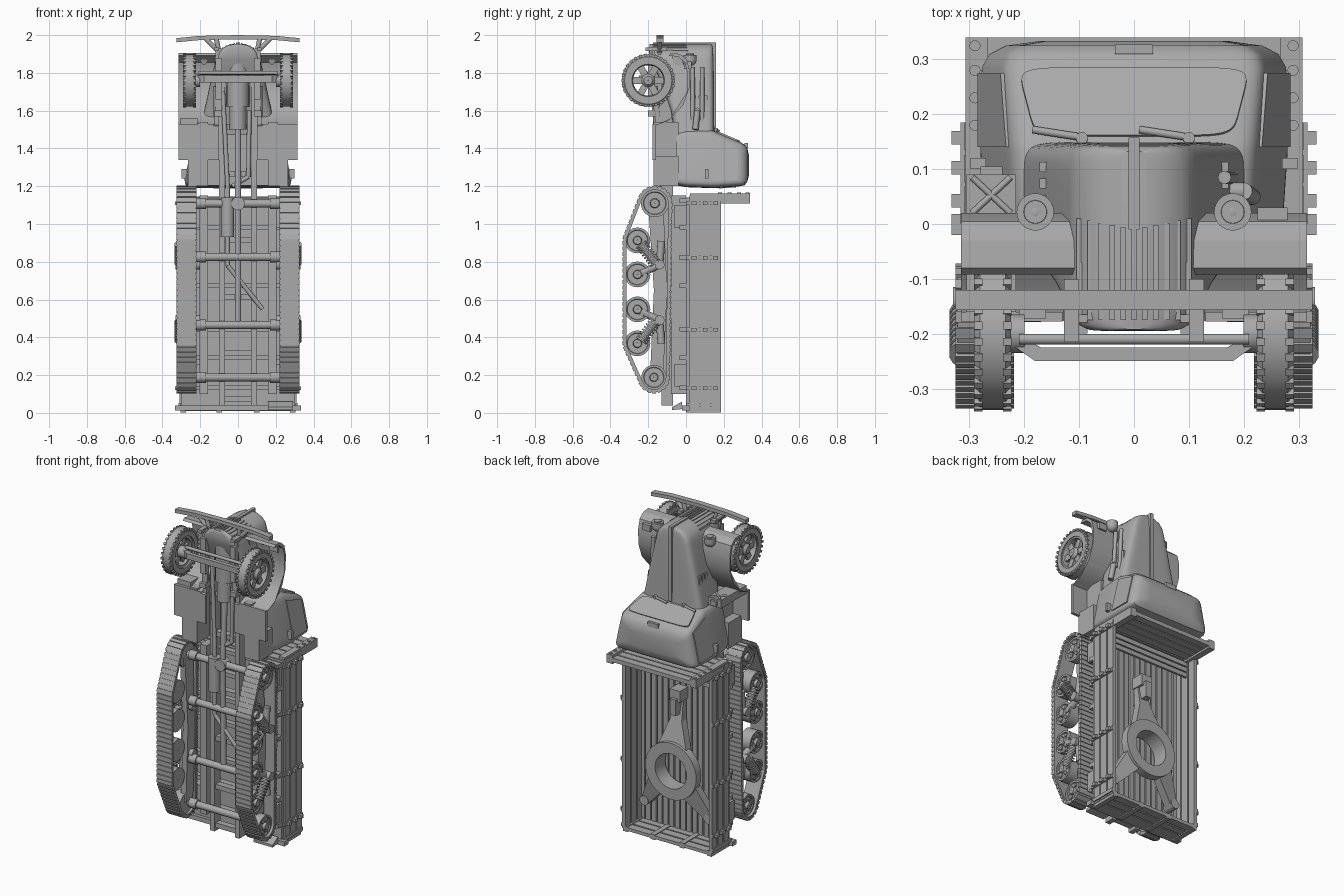
import bpy, bmesh
from math import sin, cos, pi, atan2
from mathutils import Vector, Matrix
from mathutils.geometry import convex_hull_2d

if "Cube" in bpy.data.objects:
    bpy.data.objects.remove(bpy.data.objects["Cube"])

paint = bpy.data.materials.new("plain_grey")
paint.use_nodes = True
GREY = (0.4, 0.4, 0.4, 1)
paint.diffuse_color = GREY
paint.node_tree.nodes["Principled BSDF"].inputs["Base Color"].default_value = GREY


def finish(name, bm, mirror=False, smooth=False):
    if mirror:
        dup = bmesh.ops.duplicate(bm, geom=bm.verts[:] + bm.edges[:] + bm.faces[:])["geom"]
        for v in dup:
            if isinstance(v, bmesh.types.BMVert):
                v.co.x *= -1
    bmesh.ops.recalc_face_normals(bm, faces=bm.faces[:])
    me = bpy.data.meshes.new(name)
    bm.to_mesh(me)
    bm.free()
    me.materials.append(paint)
    ob = bpy.data.objects.new(name, me)
    bpy.context.collection.objects.link(ob)
    if smooth:
        bpy.ops.object.select_all(action="DESELECT")
        ob.select_set(True)
        bpy.context.view_layer.objects.active = ob
        bpy.ops.object.shade_smooth_by_angle(angle=0.6)
    return ob


def boxes(name, items, mirror=False):
    """Boxes given as (centre, size, turn about x)."""
    bm = bmesh.new()
    for c, s, a in items:
        m = Matrix.Translation(c) @ Matrix.Rotation(a, 4, "X") @ Matrix.Diagonal((*s, 1))
        bmesh.ops.create_cube(bm, size=1, matrix=m)
    return finish(name, bm, mirror)


def span(x0, x1, y0, y1, z0, z1):
    return ((x0 + x1) / 2, (y0 + y1) / 2, (z0 + z1) / 2), (x1 - x0, y1 - y0, z1 - z0), 0


def tubes(name, paths, r, mirror=False, seg=14):
    """Round bars along each path of points."""
    bm = bmesh.new()
    for path in paths:
        for a, b in zip(path, path[1:]):
            a, b = Vector(a), Vector(b)
            m = Matrix.Translation((a + b) / 2) @ (b - a).to_track_quat("Z", "Y").to_matrix().to_4x4()
            bmesh.ops.create_cone(bm, cap_ends=True, segments=seg, radius1=r, radius2=r,
                                  depth=(b - a).length, matrix=m)
    return finish(name, bm, mirror, True)


def loft(name, rings, mirror=False, closed=False, smooth=True):
    bm = bmesh.new()
    rows = [[bm.verts.new(p) for p in ring] for ring in rings]
    n = len(rows[0])
    for a, b in zip(rows, rows[1:] + (rows[:1] if closed else [])):
        for i in range(n):
            bm.faces.new((a[i], a[(i + 1) % n], b[(i + 1) % n], b[i]))
    if not closed:
        bm.faces.new(rows[0])
        bm.faces.new(rows[-1])
    return finish(name, bm, mirror, smooth)


def prism(name, pts, x0, x1, mirror=False):
    return loft(name, [[(x, y, z) for y, z in pts] for x in (x0, x1)], mirror)


def lathe(name, profile, y, z, seg=36, mirror=True):
    """Closed (x, radius) profile turned about an axle along x."""
    turns = [2 * pi * i / seg for i in range(seg)]
    return loft(name, [[(x, y + r * cos(t), z + r * sin(t)) for x, r in profile] for t in turns],
                mirror, True)


def oval(w, h, p, n=48):
    f = lambda v: (abs(v) ** (2 / p)) * (1 if v >= 0 else -1)
    return [(w * f(cos(2 * pi * (i + .5) / n)), h * f(sin(2 * pi * (i + .5) / n))) for i in range(n)]


# Cab: rounded plan sections stacked from floor to roof, narrowing toward the hood
def taper(z):
    return 1 - .24 * (z - 1.2) / .3


cab = [(-.05, .27, 1.205, 1.49), (.0, .28, 1.195, 1.5), (.13, .288, 1.19, 1.5), (.155, .288, 1.19, 1.49),
       (.285, .286, 1.2, 1.435), (.31, .272, 1.205, 1.42), (.325, .245, 1.225, 1.4), (.334, .18, 1.26, 1.36)]
loft("cab", [[(x * taper((a + b) / 2 + z), y, (a + b) / 2 + z) for x, z in oval(w, (b - a) / 2, 10)]
             for y, w, a, b in cab])


def pane(name, outline, out, mirror=False):
    out = Vector(out)
    loft(name, [[Vector(q) - out for q in outline], [Vector(q) + out for q in outline]], mirror, smooth=False)


pane("windshield", [(u * (.196 + .016 * v), .222 + .062 * v, 1.463 - .0265 * v) for u, v in oval(1, 1, 7)],
     (0, .002, .004))
pane("side_window", [(.288 * taper(z), y, z) for y, z in ((.14, 1.23), (.14, 1.455), (.275, 1.41), (.275, 1.23))],
     (.004, 0, .001), True)
pane("rear_window", [(u * .13, .22 + v * .045, 1.195 + v * .003) for u, v in oval(1, 1, 6)], (0, 0, .004))
boxes("roof_lamp", [span(-.035, .035, .31, .327, 1.4, 1.428)])
boxes("door_handles", [span(.27, .298, .1, .12, 1.24, 1.29)], True)
boxes("cab_skirts", [span(.16, .265, -.172, -.04, 1.2, 1.36), span(.16, .21, -.172, -.04, 1.36, 1.54)], True)
tubes("wipers", [[(x, .172, 1.493), (x + .09, .158, 1.5)] for x in (-.185, .01)], .007)
tubes("wiper_pivots", [[(x, .155, 1.48), (x, .157, 1.508)] for x in (-.095, .1)], .011)

# Hood tapering to a rounded nose, with ridge, grille bars and louvres
hood = [(1.47, .205, -.06, .15), (1.6, .178, -.08, .149), (1.75, .146, -.13, .148), (1.87, .118, -.19, .146),
        (1.905, .108, -.195, .144), (1.93, .086, -.195, .142), (1.946, .055, -.194, .138), (1.953, .025, -.192, .132)]
loft("hood", [[(x, (a + b) / 2 + y, z) for x, y in oval(w, (b - a) / 2, 8)] for z, w, a, b in hood])
boxes("hood_ridge", [span(-.01, .01, .1, .158, 1.5, 1.95), span(-.01, .01, -.01, .158, 1.93, 1.962)])
boxes("grille_bars", [span(x - .005, x + .005, -.175, abs(x) * .2 - .01, 1.86, 1.961 - 4.3 * x * x)
                      for x in [-.1 + .02 * i for i in range(11)]])
boxes("louvres", [span(.1, .172, y, y + .018, 1.53, 1.68) for y in (.035, .065, .095)], True)

# Front fenders sweeping down to the running boards
arch = [(-.08, 1.905), (-.03, 1.9), (.005, 1.87), (.02, 1.81), (.018, 1.72), (-.015, 1.63),
        (-.08, 1.56), (-.165, 1.52), (-.165, 1.34)]
under = [(y - .012, z - .014 * (y > -.1)) for y, z in arch]
prism("fender", arch + under[::-1], .1, .315, True)
prism("fender_inner_wall", arch[:8] + [(-.165, 1.6), (-.06, 1.7), (-.06, 1.84)], .1, .125, True)
boxes("running_board", [span(.13, .315, -.178, -.16, 1.34, 1.53)], True)

# Headlights
for s, n in ((1, "left"), (-1, "right")):
    bm = bmesh.new()
    bmesh.ops.create_uvsphere(bm, u_segments=20, v_segments=12, radius=.034,
                              matrix=Matrix.Translation((s * .18, .022, 1.87)))
    finish(n + "_headlight", bm, smooth=True)
tubes("headlight_rim", [[(.18, .022, 1.87), (.18, .022, 1.896)]], .034, True, 24)
tubes("headlight_lens", [[(.18, .022, 1.87), (.18, .022, 1.903)]], .021, True, 20)
tubes("headlight_stalk", [[(.18, -.02, 1.86), (.18, .01, 1.87)]], .017, True)
boxes("signal_box", [span(.225, .28, -.01, .03, 1.82, 1.86)])

# Jerrycan, and intake with side pipes
boxes("jerrycan", [span(-.305, -.215, -.16, .09, 1.51, 1.56), span(-.28, -.24, .09, .105, 1.52, 1.55)])
tubes("jerrycan_ribs", [[(-.295, .02, 1.562), (-.225, .085, 1.562)], [(-.225, .02, 1.562), (-.295, .085, 1.562)]], .006)
tubes("side_pipes", [[(.18, y, 1.52), (.165, y, 1.83)] for y in (.035, .085)], .012)
tubes("intake_pipe", [[(.12, .06, 1.6), (.2, .06, 1.6), (.215, .05, 1.5)]], .016)

# Bumper: gently bowed plank with brackets
bow = [(-.325, 1.97), (-.2, 1.982), (0, 1.986), (.2, 1.982), (.325, 1.97)]
line = [(x, z + .014) for x, z in bow] + [(x, z - .008) for x, z in bow[::-1]]
loft("bumper", [[(x, y, z) for x, z in line] for y in (-.157, -.12)], smooth=False)
tubes("bumper_brackets", [[(.09, -.14, 1.86), (.115, -.14, 1.98)], [(.1, -.14, 1.91), (.17, -.14, 1.98)]], .013, True)

# Front wheels
FY, FZ = -.2, 1.76
lathe("front_tyre", [(.224, .095), (.224, .125), (.234, .139), (.281, .139), (.291, .125), (.291, .095)], FY, FZ, 40)
lathe("front_rim", [(.235, .08), (.235, .1), (.285, .1), (.285, .086), (.262, .08)], FY, FZ)
lathe("front_hub", [(.2, .002), (.2, .035), (.275, .035), (.29, .022), (.29, .002)], FY, FZ, 20)
ring = [2 * pi * i / 30 for i in range(30)]
boxes("tyre_lugs", [((x, FY + .135 * cos(a), FZ + .135 * sin(a)), (.016, .014, .014), a)
                    for a in ring for x in (.231, .284)], True)
boxes("wheel_spokes", [((.262, FY + .06 * cos(a), FZ + .06 * sin(a)), (.018, .07, .036), a) for a in ring[::5]], True)

# Front axle, steering and springs
beam = [(-.23, -.19), (-.17, -.225), (.17, -.225), (.23, -.19), (.23, -.215), (.18, -.25), (-.18, -.25), (-.23, -.215)]
loft("front_axle", [[(x, y, z) for x, y in beam] for z in (1.75, 1.785)], smooth=False)
tubes("steering_rod", [[(-.21, -.21, 1.8), (.21, -.21, 1.8)]], .01)
boxes("front_leaf_springs", [span(.085, .12, -.2, -.18, 1.66, 1.88), span(.085, .12, -.18, -.165, 1.58, 1.93),
                             span(.1, .128, -.215, -.1, 1.915, 1.935), span(.085, .125, -.2, -.1, 1.57, 1.6)], True)
tubes("dampers", [[(.11, -.15, 1.57), (.11, -.17, 1.73)]], .019, True)

# Chassis, driveline and exhaust
boxes("chassis_rails", [span(.07, .1, -.13, -.07, .04, 1.92)], True)
boxes("chassis_crossbars", [span(-.09, .09, -.12, -.08, z, z + .03) for z in (.06, .3, .6, .9, 1.25, 1.5, 1.85)])
tubes("engine_sump", [[(0, -.12, 1.62), (0, -.12, 1.9)]], .06, False, 20)
tubes("gearbox", [[(0, -.13, 1.5), (0, -.13, 1.62)]], .045)
tubes("drive_shaft", [[(0, -.13, 1.5), (0, -.15, 1.11), (0, -.14, .46)]], .017)
tubes("exhaust_pipe", [[(-.08, -.14, 1.7), (-.055, -.15, 1.2), (-.055, -.15, .78), (.13, -.13, .55)],
                       [(.06, -.14, 1.6), (.055, -.14, 1.25), (-.03, -.14, 1.2)]], .012)
tubes("muffler", [[(-.055, -.15, .93), (-.055, -.15, 1.14)]], .035, False, 20)
AXLES = (.188, .465, .825, 1.108)
tubes("cross_tubes", [[(-.24, -.15, z), (.24, -.15, z)] for z in AXLES], .021)
tubes("tube_collars", [[(.17, -.15, z), (.22, -.15, z)] for z in AXLES], .029, True)
tubes("axle_housing", [[(0, -.18, 1.108), (0, -.12, 1.108)]], .036)

# Crawler tracks: belt wrapped round the wheels, then link plates
WHEELS = [(-.165, 1.11, .085), (-.17, .188, .077), (-.257, .913, .071), (-.257, .368, .071)]
cloud = [Vector((y + r * cos(k * pi / 20), z + r * sin(k * pi / 20))) for y, z, r in WHEELS for k in range(40)]
hull = [cloud[i] for i in convex_hull_2d(cloud)]
mid = sum(hull, Vector((0, 0))) / len(hull)
belt = []
for i, p in enumerate(hull):
    t = (hull[(i + 1) % len(hull)] - hull[i - 1]).normalized()
    nrm = Vector((t.y, -t.x))
    belt.append((p, nrm if nrm.dot(p - mid) > 0 else -nrm))
loft("track_belt", [[(x, *(p + n * d)) for x, d in ((.222, -.014), (.222, .003), (.322, .003), (.322, -.014))]
                    for p, n in belt], True, True, False)
links, step, carry = [], .0295, 0
for a, b in zip(hull, hull[1:] + hull[:1]):
    d = b - a
    while carry < d.length:
        p = a + d.normalized() * carry
        links.append(((.272, p.x, p.y), (.106, .021, .016), atan2(d.y, d.x) + pi / 2))
        carry += step
    carry -= d.length
boxes("track_links", [(c, (s[0], s[2], s[1]), a) for c, s, a in links], True)

# Road wheels, sprocket and idler with bored discs
ROAD = [(-.257, z, .068) for z in (.913, .733, .548, .368)]
for n, (y, z, r) in enumerate(ROAD + [(-.165, 1.11, .074), (-.17, .188, .066)]):
    lathe(f"track_wheel_{n}", [(.235, .002), (.235, r), (.306, r), (.306, r * .82), (.3, r * .78),
                               (.3, r * .35), (.318, r * .3), (.318, .002)], y, z, 28)
    tubes(f"wheel_bosses_{n}", [[(.29, y + r * .56 * cos(a), z + r * .56 * sin(a)),
                                 (.307, y + r * .56 * cos(a), z + r * .56 * sin(a))] for a in ring[::5]], r * .16, True, 10)

# Bogies: swing arms and coil springs
for n, (pz, s) in enumerate(((.785, 1), (.49, -1))):
    near, far = pz - s * .055, pz + s * .125
    tubes(f"bogie_arms_{n}", [[(.29, -.14, pz), (.29, -.257, near)], [(.29, -.14, pz), (.29, -.13, far)]], .02, True)
    tubes(f"bogie_pivot_{n}", [[(.2, -.14, pz), (.33, -.14, pz)]], .026, True)
    a, b = Vector((.305, -.235, far - s * .02)), Vector((.305, -.165, pz + s * .01))
    tubes(f"coil_spring_{n}", [[a.lerp(b, k / 7 - .04), a.lerp(b, k / 7 + .04)] for k in range(8)], .032, True)
    tubes(f"spring_core_{n}", [[a, b]], .02, True)
prism("track_beam", [(-.2, 1.1), (-.12, 1.1), (-.1, .65), (-.12, .2), (-.19, .2), (-.17, .65)], .225, .26, True)

# Cargo bed: planked floor, sills, cross bearers
boxes("bed_floor", [span(-.3, .3, .0, .018, .03, 1.14)] +
      [span(x - .016, x + .016, .01, .03, .03, 1.14) for x in [-.28 + .04 * i for i in range(15)]])
boxes("bed_sills", [span(.16, .205, -.08, .0, .1, 1.15), span(.205, .29, -.06, .0, .98, 1.1),
                    span(.205, .29, -.06, .0, .14, .26)], True)
boxes("bed_bearers", [span(-.3, .3, -.035, .005, z, z + .025) for z in (.12, .28, .43, .66, .81, .97, 1.11)])

# Bed sides, tailgate and headboard made of boards
boards = [(y, y + .05) for y in (.018, .076, .135)]
boxes("side_panel", [span(.294, .304, .018, .185, .02, 1.15)], True)
boxes("side_boards", [span(.286, .309, a, b, .02, 1.15) for a, b in boards], True)
boxes("side_stakes", [span(.305, .316, .0, .185, z, z + .022) for z in (.03, .12, .43, .81, 1.1)] +
      [span(.305, .333, y, y + .025, z, z + .02) for z in (.12, .43, .81, 1.1) for y in (.03, .09, .145)], True)
boxes("tailgate", [span(-.3, .3, a, b, .01, .03) for a, b in boards] +
      [span(x - .015, x + .015, .0, .185, .003, .035) for x in (-.29, -.1, .1, .29)])
boxes("rear_beam", [span(-.333, .333, -.02, .018, .012, .04)])
prism("rear_step", [(-.075, .03), (-.02, .06), (-.02, .02), (-.075, .015)], .16, .29)
boxes("headboard", [span(-.3, .3, a, b, 1.12, 1.145) for a, b in boards + [(.19, .235), (.242, .287), (.294, .34)]] +
      [span(x - .02, x + .02, .02, .34, 1.108, 1.162) for x in (-.287, .287)])
tubes("headboard_bolts", [[(.29, y, 1.15), (.29, y, 1.167)] for y in (.18, .23, .28, .325)], .01, True)
boxes("bench", [span(-.285, .285, .11, .125, z, z + .028) for z in (1.015, 1.05, 1.085)])

# Pedestal mount: raised ring with three legs sloping to the bed floor
CZ = .44
hoop = [2 * pi * i / 40 for i in range(40)]
loft("mount_ring", [[(r * cos(t), y, CZ + r * sin(t)) for r, y in ((.108, .05), (.108, .15), (.175, .15), (.175, .1))]
                    for t in hoop], closed=True)
LEGS = (("mount_front_arm", [(-.1, .57), (.1, .57), (.04, .74), (.025, .9), (-.025, .9), (-.04, .74)]),
        ("mount_left_leg", [(.06, .3), (.15, .39), (.24, .2), (.2, .16)]),
        ("mount_right_leg", [(-.06, .3), (-.15, .39), (-.24, .2), (-.2, .16)]))
for n, outline in LEGS:
    tops = [.14 - .28 * max(0, (Vector((x, z - CZ))).length - .16) for x, z in outline]
    loft(n, [[(x, max(.03, t - d), z) for (x, z), t in zip(outline, tops)] for d in (.05, 0)], smooth=False)
boxes("mount_latch", [span(-.035, .035, .03, .11, .86, .93), span(-.02, .02, .07, .13, .78, .88)])
tubes("mount_feet", [[(.22, .03, .18), (.22, .1, .18)]], .03, True)
